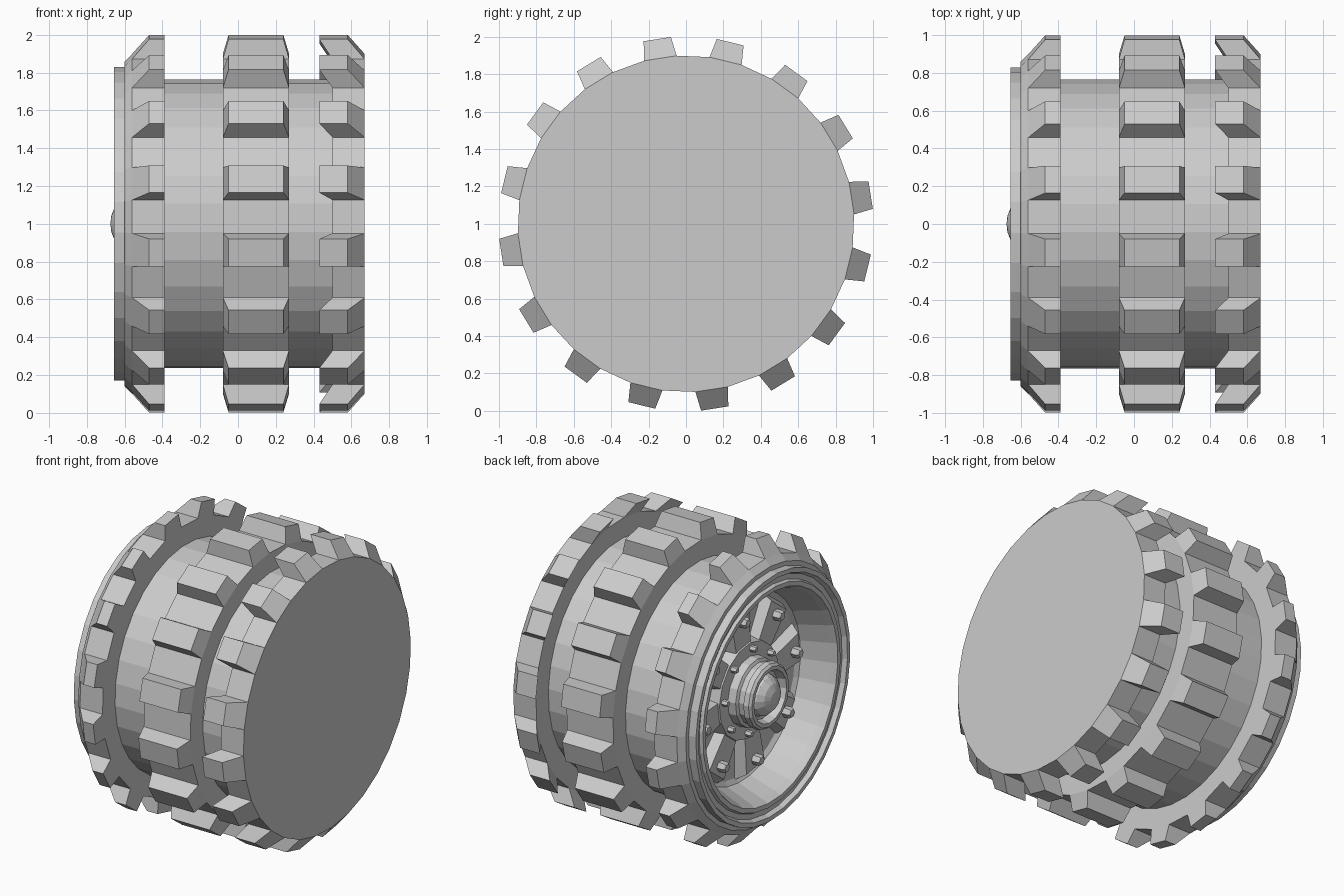
import bpy, bmesh
from math import sin, cos, radians

if "Cube" in bpy.data.objects:
    bpy.data.objects.remove(bpy.data.objects["Cube"])

SEG = 32
STEP = 360 / SEG
START = 3.2  # angle of the first tyre vertex, measured from +y towards +z


def pt(x, r, deg):
    """Point at radius r and angle deg around the wheel axis."""
    a = radians(deg)
    return (x, r * cos(a), 1 + r * sin(a))


def finish(name, bm):
    bmesh.ops.remove_doubles(bm, verts=bm.verts, dist=1e-5)
    bmesh.ops.recalc_face_normals(bm, faces=bm.faces)
    me = bpy.data.meshes.new(name)
    bm.to_mesh(me)
    bm.free()
    ob = bpy.data.objects.new(name, me)
    bpy.context.collection.objects.link(ob)
    return ob


def lathe(name, profile, seg=SEG, start=START):
    """Spin an (x, radius) profile around the wheel axis; zero-radius ends close it."""
    bm = bmesh.new()
    rings = []
    for x, r in profile:
        if r == 0:
            rings.append([bm.verts.new((x, 0, 1))] * seg)
        else:
            rings.append([bm.verts.new(pt(x, r, start + i * 360 / seg)) for i in range(seg)])
    for a, b in zip(rings, rings[1:]):
        for i in range(seg):
            j = (i + 1) % seg
            corners = list(dict.fromkeys((a[i], a[j], b[j], b[i])))
            bm.faces.new(corners)
    return finish(name, bm)


def wedge(bm, base, top, r0, r1, a0, a1, inset):
    """Tapered block on the tread: base/top are x ranges, a0..a1 the angle range."""
    lo = [bm.verts.new(pt(x, r0, a)) for x, a in
          ((base[0], a0), (base[1], a0), (base[1], a1), (base[0], a1))]
    hi = [bm.verts.new(pt(x, r1, a)) for x, a in
          ((top[0], a0 + inset), (top[1], a0 + inset), (top[1], a1 - inset), (top[0], a1 - inset))]
    bm.faces.new(hi)
    for i in range(4):
        j = (i + 1) % 4
        bm.faces.new((lo[i], lo[j], hi[j], hi[i]))


def bolts(name, count, first, radius, size, x0, x1):
    """Ring of hexagonal bolt heads with a small chamfer."""
    bm = bmesh.new()
    for k in range(count):
        _, cy, cz = pt(0, radius, first + k * 360 / count)
        rings = []
        for x, s in ((x0, size), (x1 + 0.012, size), (x1, size * 0.75)):
            rings.append([bm.verts.new((x, cy + s * cos(radians(60 * i)), cz + s * sin(radians(60 * i))))
                          for i in range(6)])
        for a, b in zip(rings, rings[1:]):
            for i in range(6):
                bm.faces.new((a[i], a[i - 1], b[i - 1], b[i]))
        bm.faces.new(rings[-1])
    return finish(name, bm)


# Tyre body with two grooves and a flat closed inner side
lathe("tyre", [(0.67, 0), (0.67, 0.9), (0.5, 0.9), (0.5, 0.765), (0.27, 0.765), (0.27, 0.9),
               (-0.08, 0.9), (-0.08, 0.765), (-0.39, 0.765), (-0.39, 0.9), (-0.56, 0.9),
               (-0.6, 0.86), (-0.6, 0.8)])

# Three rows of tread lugs, one on every second tyre segment
for name, base, top in (("outer_lugs", (-0.56, -0.39), (-0.47, -0.39)),
                        ("middle_lugs", (-0.08, 0.27), (-0.05, 0.24)),
                        ("inner_lugs", (0.5, 0.67), (0.43, 0.58))):
    bm = bmesh.new()
    for k in range(0, SEG, 2):
        a = START + k * STEP
        wedge(bm, base, top, 0.9, 1.002, a, a + STEP, 1.4)
    finish(name, bm)

# Stepped rim lip, inner wall and dish floor
lathe("rim", [(-0.6, 0.83), (-0.655, 0.83), (-0.655, 0.8), (-0.625, 0.785), (-0.625, 0.75),
              (-0.645, 0.74), (-0.645, 0.71), (-0.6, 0.69), (-0.42, 0.63), (-0.40, 0.6),
              (-0.40, 0)])

# Raised spoke pads that carry the large bolts
bm = bmesh.new()
for k in range(8):
    c = 36.5 + 45 * k
    low = [bm.verts.new(pt(-0.40, r, c + d)) for r, d in ((0.25, -20), (0.61, -13), (0.61, 13), (0.25, 20))]
    top = [bm.verts.new(pt(-0.465, r, c + d)) for r, d in ((0.26, -16), (0.57, -10), (0.57, 10), (0.26, 16))]
    bm.faces.new(top)
    for i in range(4):
        bm.faces.new((low[i], low[i - 1], top[i - 1], top[i]))
finish("spoke_pads", bm)
bolts("rim_bolts", 8, 36.5, 0.5, 0.036, -0.46, -0.52)

# Stepped hub with an open collar and a domed cap
lathe("hub", [(-0.40, 0.34), (-0.475, 0.32), (-0.475, 0.23), (-0.53, 0.225), (-0.54, 0.205),
              (-0.58, 0.205), (-0.585, 0.22), (-0.62, 0.215), (-0.635, 0.2), (-0.635, 0.175),
              (-0.58, 0.16), (-0.58, 0)], 16)
lathe("hub_cap", [(-0.575, 0.14)] +
      [(-0.575 - 0.1 * sin(radians(t)), 0.14 * cos(radians(t))) for t in (25, 50, 72)] +
      [(-0.675, 0)], 16)
bolts("hub_nuts", 8, 5, 0.28, 0.022, -0.47, -0.515)
